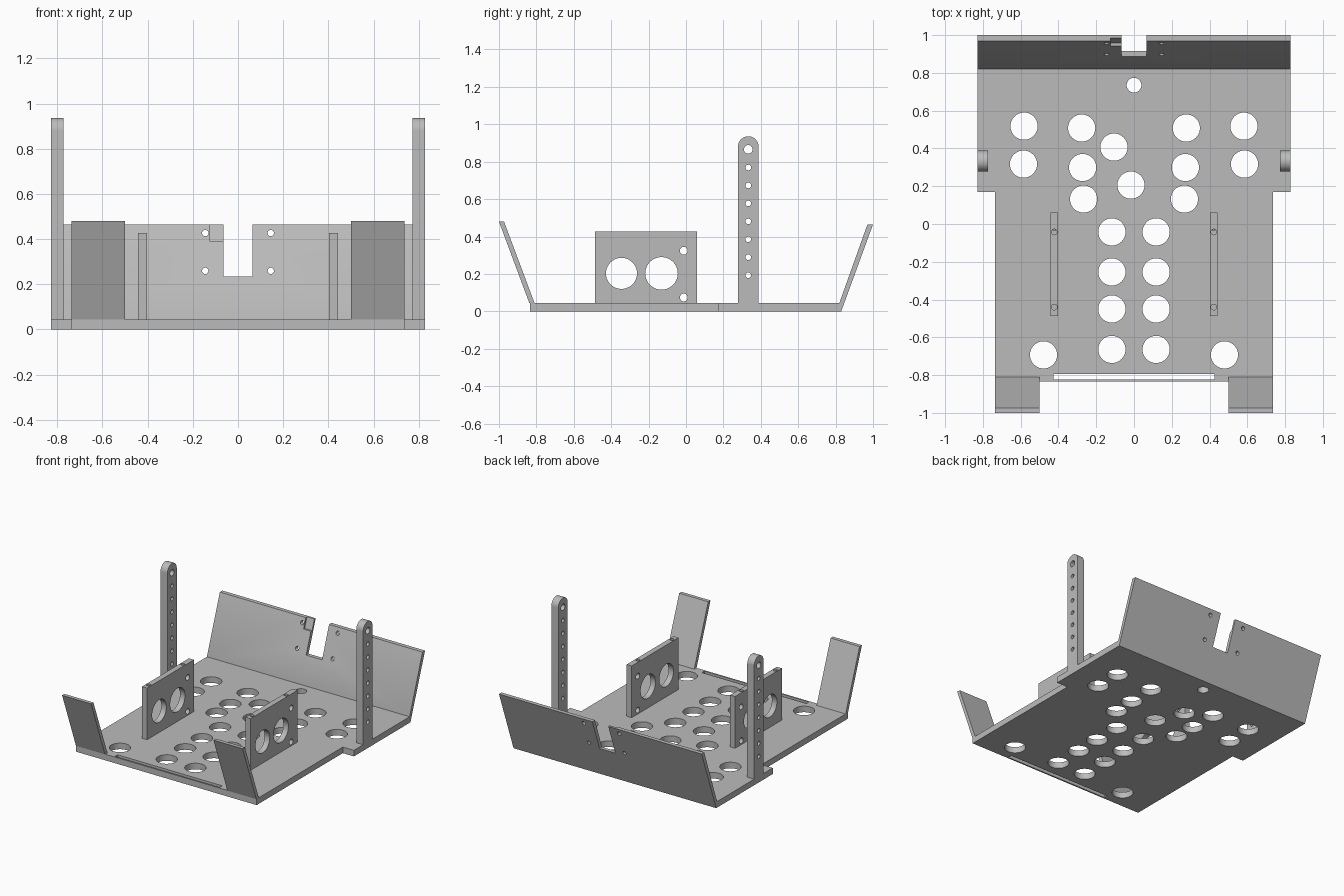
import bpy, bmesh, math
from mathutils import Vector

old = bpy.data.objects.get("Cube")
if old:
    bpy.data.objects.remove(old, do_unlink=True)

grey = bpy.data.materials.new("plain grey")
grey.use_nodes = True
COLOR = (0.5, 0.5, 0.5, 1)
grey.diffuse_color = COLOR
grey.node_tree.nodes["Principled BSDF"].inputs["Base Color"].default_value = COLOR


def place(axis, u, v, w):
    """Map profile (u, v) and depth w to a point; axis is the extrusion axis."""
    return Vector((w, u, v)) if axis == "X" else Vector((u, w, v)) if axis == "Y" else Vector((u, v, w))


def add_prism(bm, axis, points, lo, hi):
    base = [bm.verts.new(place(axis, u, v, lo)) for u, v in points]
    top = [bm.verts.new(place(axis, u, v, hi)) for u, v in points]
    n = len(points)
    faces = [bm.faces.new(base), bm.faces.new(top)]
    for i in range(n):
        j = (i + 1) % n
        faces.append(bm.faces.new((base[i], base[j], top[j], top[i])))
    bmesh.ops.recalc_face_normals(bm, faces=faces)


def circle(u, v, r, n=40):
    return [(u + r * math.cos(2 * math.pi * i / n), v + r * math.sin(2 * math.pi * i / n)) for i in range(n)]


def rect(u0, v0, u1, v1):
    return [(u0, v0), (u1, v0), (u1, v1), (u0, v1)]


def make(name, prisms):
    """Object from a list of (axis, profile, low, high) prisms."""
    bm = bmesh.new()
    for p in prisms:
        add_prism(bm, *p)
    mesh = bpy.data.meshes.new(name)
    bm.to_mesh(mesh)
    bm.free()
    mesh.materials.append(grey)
    obj = bpy.data.objects.new(name, mesh)
    bpy.context.scene.collection.objects.link(obj)
    return obj


def cut(obj, prisms):
    """Subtract prisms from the object and bake the result."""
    cutter = make("cutter", prisms)
    cutter.hide_render = True
    mod = obj.modifiers.new("cut", "BOOLEAN")
    mod.operation, mod.solver, mod.object = "DIFFERENCE", "EXACT", cutter
    bpy.context.view_layer.update()
    deps = bpy.context.evaluated_depsgraph_get()
    mesh = bpy.data.meshes.new_from_object(obj.evaluated_get(deps))
    obj.modifiers.clear()
    obj.data = mesh
    bpy.data.objects.remove(cutter, do_unlink=True)


def smooth(obj):
    bpy.ops.object.select_all(action="DESELECT")
    obj.select_set(True)
    bpy.context.view_layer.objects.active = obj
    bpy.ops.object.shade_smooth_by_angle(angle=math.radians(30))


T = 0.045  # floor thickness

# Floor: wide at the back, narrow at the front, with corner tabs for the flaps
half = [(0.5, -0.835), (0.737, -0.835), (0.737, 0.17), (0.828, 0.17), (0.828, 0.82)]
floor = make("floor", [("Z", half + [(-x, y) for x, y in reversed(half)], 0, T)])

# Floor holes: mirrored pairs plus a few on or near the middle
pairs = [(0.582, 0.518), (0.585, 0.317), (0.277, 0.508), (0.272, 0.299), (0.267, 0.132), (0.479, -0.693)]
pairs += [(0.117, y) for y in (-0.042, -0.254, -0.45, -0.664)]
spots = [(s * x, y) for x, y in pairs for s in (-1, 1)] + [(-0.106, 0.407), (-0.016, 0.206)]
holes = [("Z", circle(x, y, 0.072), -0.1, 0.2) for x, y in spots]
holes.append(("Z", circle(0, 0.735, 0.039), -0.1, 0.2))
holes.append(("Z", rect(-0.427, -0.824, 0.427, -0.795), -0.1, 0.2))
cut(floor, holes)
smooth(floor)

# Sloped back panel with centre slot, screw holes and a shallow recess
back = make("back_panel", [("X", [(0.82, 0), (0.83, 0), (1, 0.465), (0.97, 0.465), (0.82, T)], -0.828, 0.828)])
cut(back, [("X", [(0.9, 0.39), (0.957, 0.39), (0.996, 0.5), (0.9, 0.5)], -0.125, -0.03)])
cut(back, [("Y", rect(-0.065, 0.235, 0.065, 0.6), 0.7, 1.2)]
    + [("Y", circle(s * 0.145, z, 0.014, 20), 0.7, 1.2) for s in (-1, 1) for z in (0.26, 0.427)])
smooth(back)

for side, s in (("left", 1), ("right", -1)):
    # Sloped front corner flap
    make(side + "_front_flap", [("X", [(-0.838, T), (-1, 0.48), (-0.973, 0.48), (-0.81, T)],
                                 *sorted((s * 0.5, s * 0.737)))])

    # Upright side plate with two large openings and small screw holes
    plate = make(side + "_side_plate", [("X", rect(-0.487, T, 0.06, 0.427), *sorted((s * 0.402, s * 0.443)))])
    span = sorted((s * 0.3, s * 0.6))
    cut(plate, [("X", circle(-0.345, 0.203, 0.083), *span), ("X", circle(-0.131, 0.203, 0.087), *span),
                ("X", circle(-0.012, 0.324, 0.021, 24), *span), ("X", circle(-0.012, 0.074, 0.021, 24), *span)])
    cut(plate, [("Z", circle(s * 0.4225, y, 0.015, 20), 0.33, 0.6) for y in (-0.44, -0.042)])
    smooth(plate)

    # Tall post with a rounded top and a row of holes
    r, cy, cz = 0.055, 0.333, 0.881
    arc = [(cy + r * math.cos(a), cz + r * math.sin(a)) for a in (math.pi * i / 24 for i in range(25))]
    post = make(side + "_post", [("X", arc + [(cy - r, 0.02), (cy + r, 0.02)], *sorted((s * 0.772, s * 0.828)))])
    span = sorted((s * 0.6, s * 1.0))
    cut(post, [("X", circle(cy, 0.193 + 0.096 * i, 0.015, 24), *span) for i in range(7)]
        + [("X", circle(cy, 0.866, 0.023, 28), *span)])
    smooth(post)
